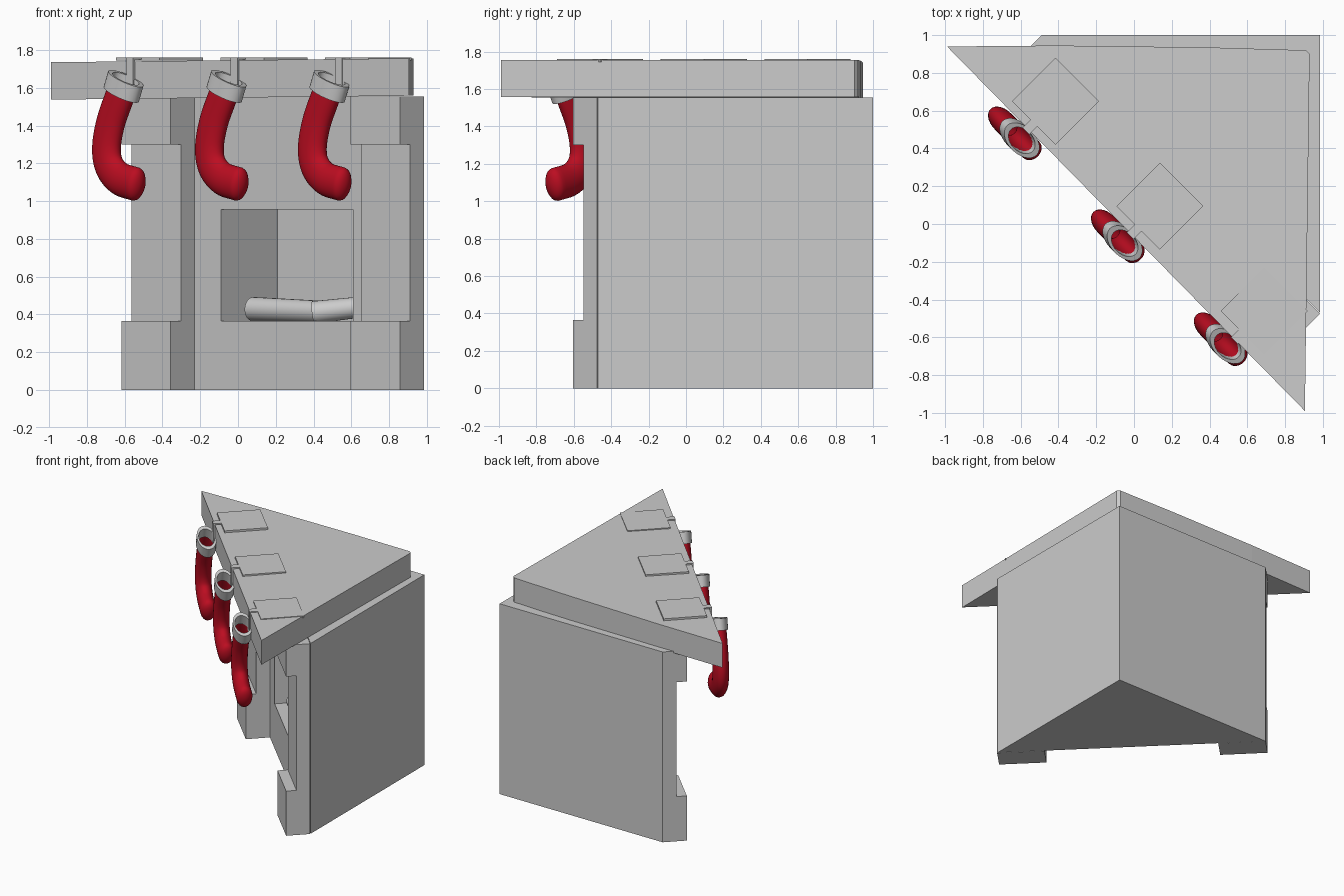
import bpy, bmesh, math
from mathutils import Vector

if "Cube" in bpy.data.objects:
    bpy.data.objects.remove(bpy.data.objects["Cube"])

red = bpy.data.materials.new("red_knit")
red.diffuse_color = (0.5, 0.004, 0.015, 1)
red.use_nodes = True
red.node_tree.nodes["Principled BSDF"].inputs["Base Color"].default_value = red.diffuse_color


def finish(name, bm, mat=None, smooth=False):
    bmesh.ops.recalc_face_normals(bm, faces=bm.faces)
    me = bpy.data.meshes.new(name)
    bm.to_mesh(me)
    bm.free()
    ob = bpy.data.objects.new(name, me)
    bpy.context.collection.objects.link(ob)
    if mat:
        me.materials.append(mat)
    if smooth:
        bpy.ops.object.select_all(action='DESELECT')
        ob.select_set(True)
        bpy.context.view_layer.objects.active = ob
        bpy.ops.object.shade_smooth_by_angle(angle=math.radians(40))
    return ob


def prism(name, pts, z0, z1, slope=0.0):
    bm = bmesh.new()
    lo = [bm.verts.new((x, y, z0 + slope * x)) for x, y in pts]
    hi = [bm.verts.new((x, y, z1 + slope * x)) for x, y in pts]
    bm.faces.new(lo)
    bm.faces.new(hi)
    n = len(pts)
    for i in range(n):
        j = (i + 1) % n
        bm.faces.new((lo[i], lo[j], hi[j], hi[i]))
    return finish(name, bm)


def diag_box(name, c, u0, u1, v0, v1, z0, z1):
    """Box turned 45 degrees: u runs along the front wall, v into the corner."""
    uv = ((u0, v0), (u1, v0), (u1, v1), (u0, v1))
    return prism(name, [(c[0] + u + v, c[1] - u + v) for u, v in uv], z0, z1)


# triangular chimney body with the fire opening cut into its diagonal face
body = prism("chimney_body", [(0.985, 1.0), (-0.49, 1.0), (0.985, -0.47)], 0, 1.555)
wall = (0.2475, 0.2625)
cutter = diag_box("opening_cutter", wall, -0.3375, 0.36, -0.1, 0.3, 0.365, 0.955)
cutter.hide_render = True
cutter.hide_viewport = True
cut = body.modifiers.new("opening", 'BOOLEAN')
cut.operation = 'DIFFERENCE'
cut.solver = 'EXACT'
cut.object = cutter

# two pillars, each with a wide base and cap and a recessed shaft
for side, u0 in (("left", -0.7375), ("right", 0.4775)):
    for part, v0, z0, z1 in (("base", -0.128, 0, 0.365), ("shaft", -0.073, 0.365, 1.30),
                             ("cap", -0.128, 1.30, 1.555)):
        diag_box(f"{side}_pillar_{part}", wall, u0, u0 + 0.26, v0, 0.0, z0, z1)

# mantel shelf, very slightly tilted
prism("mantel_shelf", [(-0.99, 0.94), (-0.4, 0.945), (0.4, 0.935), (0.91, 0.92),
                       (0.93, 0.90), (0.905, -0.99)], 1.548, 1.746, 0.011)


# logs in the hearth
def log(name, a, b, r):
    a, b = Vector(a), Vector(b)
    bm = bmesh.new()
    bmesh.ops.create_cone(bm, cap_ends=True, segments=24, radius1=r, radius2=r * 0.92,
                          depth=(b - a).length)
    ob = finish(name, bm, smooth=True)
    ob.rotation_euler = (b - a).to_track_quat('Z', 'Y').to_euler()
    ob.location = (a + b) / 2


log("back_log", (0.08, 0.62, 0.428), (0.50, 0.20, 0.41), 0.064)
log("front_log", (0.40, 0.17, 0.41), (0.66, 0.13, 0.44), 0.06)


# stockings: elliptical tubes swept in the plane parallel to the front wall
def spline(p, steps=6):
    p = [p[0] * 2 - p[1]] + p + [p[-1] * 2 - p[-2]]
    out = []
    for i in range(1, len(p) - 2):
        for k in range(steps):
            t = k / steps
            a, b, c, d = p[i - 1:i + 3]
            out.append(0.5 * (2 * b + (c - a) * t + (2 * a - 5 * b + 4 * c - d) * t * t
                              + (3 * b - a - 3 * c + d) * t ** 3))
    return out + [p[-2]]


R2 = math.sqrt(2)
ALONG, OUT = Vector((1, -1, 0)) / R2, Vector((1, 1, 0)) / R2


def ring(bm, base, c, tan, a, b, n=28):
    nrm = Vector((-tan.y, tan.x))
    vs = []
    for i in range(n):
        th = 2 * math.pi * i / n
        q = c + nrm * (a * math.cos(th))
        vs.append(bm.verts.new(base + ALONG * q.x + OUT * (b * math.sin(th))
                               + Vector((0, 0, q.y))))
    return vs


def bridge(bm, r0, r1):
    for i in range(len(r0)):
        j = (i + 1) % len(r0)
        bm.faces.new((r0[i], r0[j], r1[j], r1[i]))


PATH = [(0.0, 1.635), (-0.03, 1.55), (-0.075, 1.42), (-0.098, 1.29),
        (-0.085, 1.19), (-0.03, 1.12), (0.055, 1.09)]
path = spline([Vector((x * R2, z)) for x, z in PATH])


def stocking(i, base):
    bm = bmesh.new()
    prev = None
    for k, c in enumerate(path):
        tan = (path[min(k + 1, len(path) - 1)] - path[max(k - 1, 0)]).normalized()
        r = ring(bm, base, c, tan, 0.09, 0.06)
        if prev:
            bridge(bm, prev, r)
        prev = r
    for t in (0.35, 0.7, 1.0, 1.3, 1.5):  # rounded toe
        r = ring(bm, base, path[-1] + tan * 0.045 * math.sin(t), tan,
                 0.09 * math.cos(t), 0.06 * math.cos(t))
        bridge(bm, prev, r)
        prev = r
    bm.faces.new(prev)
    finish(f"stocking_{i}", bm, red, True)

    # cuff: hollow elliptical band around the mouth
    bm = bmesh.new()
    ax = Vector((-0.38, -0.92)).normalized()
    rings = [ring(bm, base, path[0] + ax * d, ax, a, b) for d, a, b in
             ((-0.015, 0.12, 0.072), (0.075, 0.12, 0.072),
              (0.075, 0.088, 0.058), (-0.015, 0.088, 0.058))]
    for k in range(4):
        bridge(bm, rings[k], rings[(k + 1) % 4])
    finish(f"stocking_cuff_{i}", bm, None, True)


for i in range(3):
    stocking(i + 1, Vector((-0.598 + 0.545 * i, 0.447 - 0.545 * i, 0)))
    # flat holder plate with a strap over the mantel edge and a hook to the cuff
    c = (-0.415 + 0.5525 * i, 0.65 - 0.555 * i)
    diag_box(f"holder_plate_{i + 1}", c, -0.115, 0.115, -0.115, 0.115, 1.744, 1.76)
    diag_box(f"holder_strap_{i + 1}", c, -0.018, 0.018, -0.158, -0.115, 1.75, 1.76)
    diag_box(f"holder_drop_{i + 1}", c, -0.018, 0.018, -0.158, -0.148, 1.60, 1.76)
